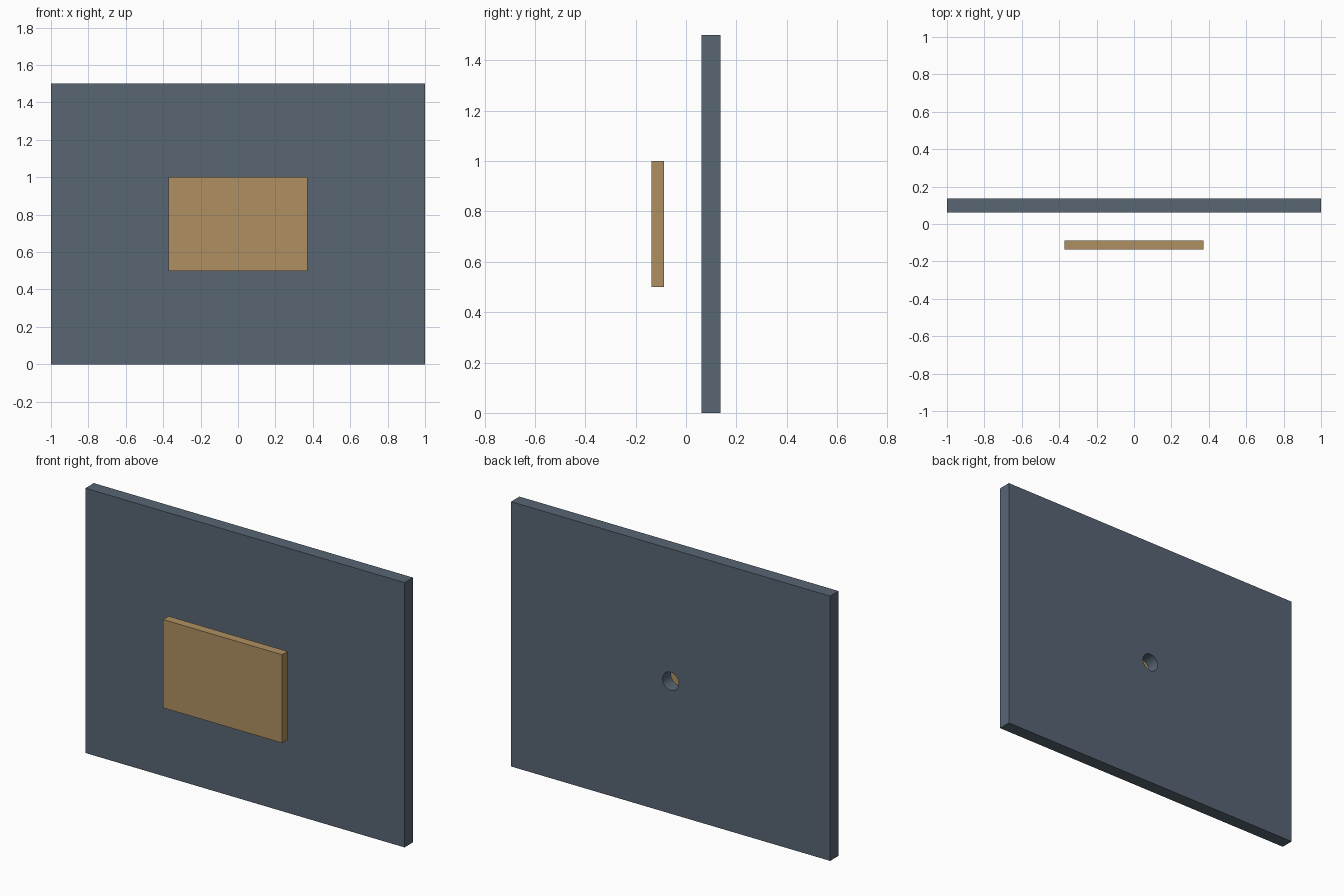
import bpy
from math import pi

if "Cube" in bpy.data.objects:
    bpy.data.objects.remove(bpy.data.objects["Cube"])


def material(name, rgb):
    m = bpy.data.materials.new(name)
    m.diffuse_color = (*rgb, 1)
    m.use_nodes = True
    m.node_tree.nodes["Principled BSDF"].inputs["Base Color"].default_value = m.diffuse_color
    return m


def box(name, center, size, mat):
    bpy.ops.mesh.primitive_cube_add(size=1, location=center)
    ob = bpy.context.object
    ob.name = name
    ob.scale = size
    bpy.ops.object.transform_apply(location=False, rotation=False, scale=True)
    ob.data.materials.append(mat)
    return ob


slate = material("slate", (0.098, 0.133, 0.175))
tan = material("tan", (0.43, 0.28, 0.12))

# Large back board and the small panel floating in front of it
board = box("back_board", (0, 0.1, 0.75), (2, 0.075, 1.5), slate)
panel = box("front_panel", (0, -0.1125, 0.75), (0.745, 0.05, 0.5), tan)

# Round hole through the middle of the board
bpy.ops.mesh.primitive_cylinder_add(vertices=48, radius=0.051, depth=0.15,
                                    location=(0, 0.1, 0.75), rotation=(pi / 2, 0, 0))
cutter = bpy.context.object
cutter.name = "hole_cutter"
cutter.data.materials.append(slate)
cut = board.modifiers.new("hole", 'BOOLEAN')
cut.operation = 'DIFFERENCE'
cut.solver = 'EXACT'
cut.object = cutter
bpy.ops.object.select_all(action='DESELECT')
board.select_set(True)
bpy.context.view_layer.objects.active = board
bpy.ops.object.modifier_apply(modifier="hole")
bpy.data.objects.remove(cutter)
bpy.ops.object.shade_smooth_by_angle()
